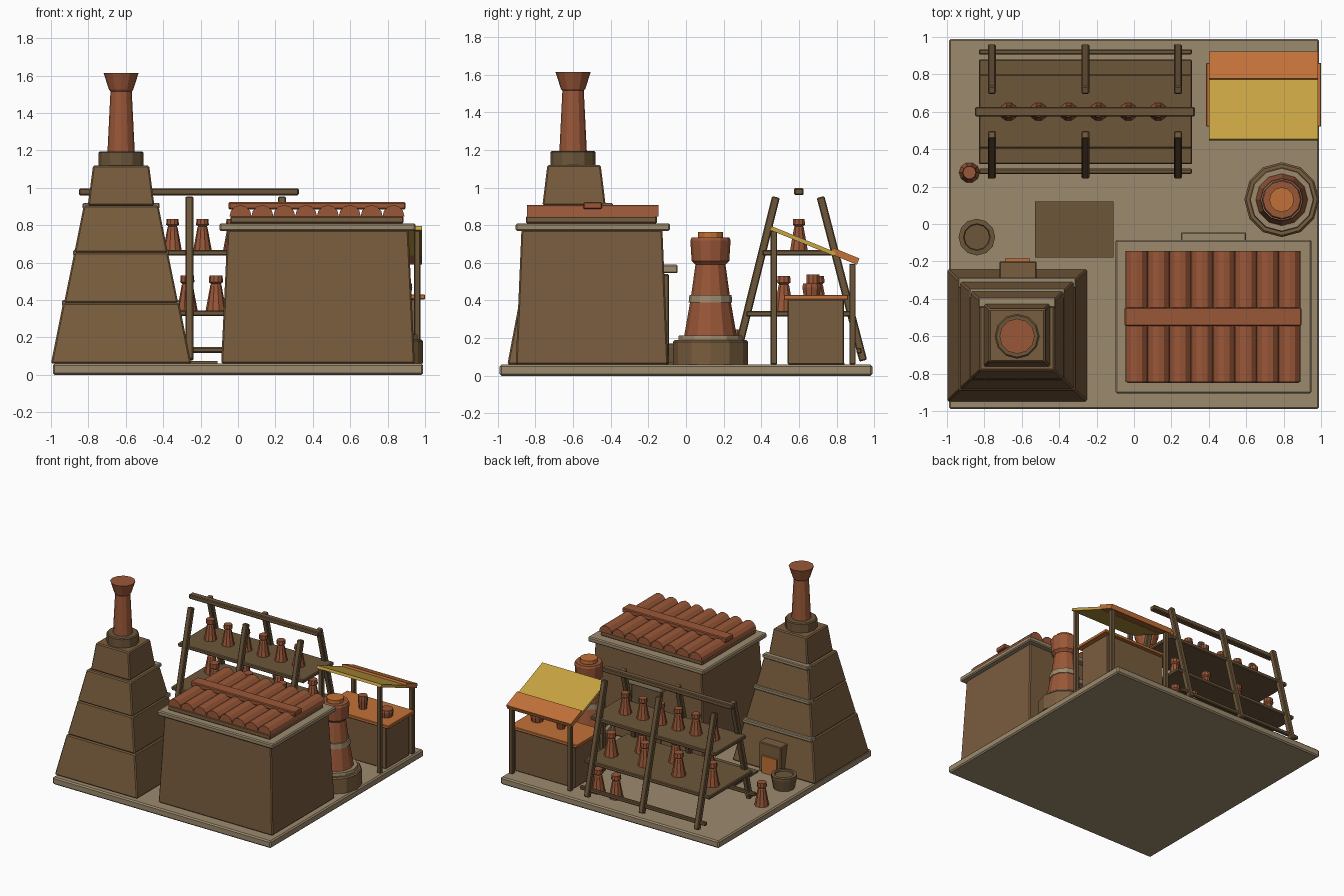
import bpy, bmesh, math
from mathutils import Vector

if "Cube" in bpy.data.objects:
    bpy.data.objects.remove(bpy.data.objects["Cube"])


def mat(name, r, g, b):
    m = bpy.data.materials.new(name)
    lin = [((c / 255 + 0.055) / 1.055) ** 2.4 for c in (r, g, b)]
    m.diffuse_color = (*lin, 1)
    m.use_nodes = True
    m.node_tree.nodes["Principled BSDF"].inputs["Base Color"].default_value = m.diffuse_color
    return m


TAN = mat("sand_plaster", 156, 138, 109)
ADOBE = mat("brown_adobe", 121, 93, 62)
WOOD = mat("brown_wood", 108, 86, 58)
CLAY = mat("terracotta", 154, 87, 56)
ORANGE = mat("orange_cloth", 194, 113, 56)
YELLOW = mat("yellow_cloth", 200, 163, 66)


def finish(name, bm, material, bevel=0):
    bmesh.ops.recalc_face_normals(bm, faces=bm.faces)
    me = bpy.data.meshes.new(name)
    bm.to_mesh(me)
    bm.free()
    me.materials.append(material)
    ob = bpy.data.objects.new(name, me)
    bpy.context.collection.objects.link(ob)
    if bevel:
        mod = ob.modifiers.new("bevel", "BEVEL")
        mod.width, mod.segments = bevel, 1
    return ob


def box(name, x0, x1, y0, y1, z0, z1, material, bevel=0.006, tx=1, ty=1):
    """Box from its limits; tx, ty scale the top for sloping walls."""
    bm = bmesh.new()
    bmesh.ops.create_cube(bm, size=1)
    for v in bm.verts:
        top = v.co.z > 0
        v.co = ((x0 + x1) / 2 + v.co.x * (x1 - x0) * (tx if top else 1),
                (y0 + y1) / 2 + v.co.y * (y1 - y0) * (ty if top else 1),
                z1 if top else z0)
    return finish(name, bm, material, bevel)


def lathe(name, x, y, z, profile, material, sides=12, s=1):
    bm = bmesh.new()
    rings = []
    for r, h in profile:
        rings.append([bm.verts.new((x + s * r * math.cos(2 * math.pi * i / sides),
                                    y + s * r * math.sin(2 * math.pi * i / sides), z + s * h))
                      for i in range(sides)])
    for a, b in zip(rings, rings[1:]):
        for i in range(sides):
            j = (i + 1) % sides
            bm.faces.new((a[i], a[j], b[j], b[i]))
    bm.faces.new(rings[0])
    bm.faces.new(rings[-1])
    return finish(name, bm, material)


def beam(name, p, q, width, depth, material, bevel=0.006):
    """Square bar from p to q; width is measured along x."""
    p, q = Vector(p), Vector(q)
    d = (q - p).normalized()
    n = d.cross(Vector((1, 0, 0)))
    bm = bmesh.new()
    bmesh.ops.create_cube(bm, size=1)
    for v in bm.verts:
        c = v.co.copy()
        v.co = (p if c.z < 0 else q) + Vector((c.x * width, 0, 0)) + n * c.y * depth
    return finish(name, bm, material, bevel)


# Ground
box("base_plate", -0.99, 0.99, -0.99, 0.99, 0, 0.06, TAN, 0.01)
box("floor_mat", -0.53, -0.11, -0.18, 0.12, 0.055, 0.073, WOOD, 0)

# Stepped kiln with back ledges
KX, KY = -0.625, -0.595
tiers = [(0.375, 0.31, 0.06, 0.385), (0.305, 0.25, 0.385, 0.655),
         (0.25, 0.2, 0.655, 0.905), (0.178, 0.15, 0.905, 1.12)]
for i, (a, b, z0, z1) in enumerate(tiers):
    box(f"kiln_tier_{i + 1}", KX - a, KX + a, KY - a * 0.945, KY + a * 0.945, z0, z1,
        ADOBE, 0.008, b / a, b / a)
    if i < 3:
        back = KY + b * 0.945
        box(f"kiln_ledge_{i + 1}", KX - b - 0.006, KX + b + 0.006, back - 0.04, back + 0.017,
            z1 - 0.018, z1 + 0.014, TAN)
lathe("kiln_collar", KX, -0.6, 1.115, [(0.12, 0), (0.12, 0.073), (0.112, 0.08)], WOOD)
lathe("kiln_chimney", KX, -0.6, 1.19, [(0.073, 0), (0.057, 0.325), (0.065, 0.335), (0.094, 0.425)], CLAY)
box("kiln_firebox", -0.72, -0.52, -0.3, -0.2, 0.06, 0.3, ADOBE)
box("kiln_fire_door", -0.69, -0.555, -0.21, -0.185, 0.06, 0.2, ORANGE, 0)

# Workshop
box("workshop_walls", -0.09, 0.945, -0.905, -0.095, 0.06, 0.775, ADOBE, 0.008, 0.935, 0.925)
box("workshop_cornice", -0.1, 0.95, -0.905, -0.085, 0.77, 0.81, TAN, 0.008)
box("workshop_roof_bed", -0.04, 0.885, -0.85, -0.155, 0.81, 0.848, ADOBE)
for i in range(8):
    bm = bmesh.new()
    x = 0.0135 + i * 0.1168
    ring = [(x + 0.059 * math.cos(math.pi * k / 6), 0.846 + 0.062 * math.sin(math.pi * k / 6))
            for k in range(7)]
    face = bm.faces.new([bm.verts.new((u, -0.845, w)) for u, w in ring])
    out = bmesh.ops.extrude_face_region(bm, geom=[face])["geom"]
    bmesh.ops.translate(bm, vec=(0, 0.7, 0), verts=[v for v in out if isinstance(v, bmesh.types.BMVert)])
    finish(f"roof_tile_{i + 1}", bm, CLAY)
box("roof_ridge", -0.05, 0.895, -0.545, -0.447, 0.885, 0.923, CLAY)
box("workshop_door", 0.29, 0.56, -0.15, -0.09, 0.06, 0.54, WOOD)
box("workshop_door_lintel", 0.25, 0.6, -0.125, -0.045, 0.545, 0.59, TAN)

# Bottle oven
OX, OY = 0.79, 0.13
lathe("oven_base", OX, OY, 0.06, [(0.2, 0), (0.2, 0.12), (0.19, 0.13)], ADOBE)
lathe("oven_base_ring", OX, OY, 0.185, [(0.172, 0), (0.168, 0.03)], TAN)
lathe("oven_body", OX, OY, 0.21, [(0.14, 0), (0.105, 0.2), (0.08, 0.38), (0.1, 0.4),
                                  (0.107, 0.51), (0.1, 0.525)], CLAY)
lathe("oven_band", OX, OY, 0.388, [(0.116, 0), (0.112, 0.042)], TAN)
lathe("oven_cap", OX, OY, 0.73, [(0.066, 0), (0.066, 0.035)], ORANGE)

# Water basin
lathe("basin", -0.84, -0.07, 0.06, [(0.08, 0), (0.098, 0.09), (0.098, 0.11), (0.072, 0.112),
                                    (0.068, 0.1)], WOOD)

# Drying rack
for i, x in enumerate((-0.76, -0.26, 0.235)):
    beam(f"rack_front_leg_{i + 1}", (x, 0.262, 0.08), (x, 0.478, 0.95), 0.042, 0.042, WOOD)
    beam(f"rack_back_leg_{i + 1}", (x, 0.942, 0.08), (x, 0.715, 0.95), 0.042, 0.042, WOOD)
box("rack_lower_shelf", -0.83, 0.31, 0.32, 0.88, 0.315, 0.345, WOOD)
box("rack_upper_shelf", -0.83, 0.31, 0.405, 0.8, 0.638, 0.668, WOOD)
box("rack_ridge", -0.85, 0.325, 0.575, 0.625, 0.96, 0.997, WOOD)
for side, y in (("front", 0.282), ("back", 0.92)):
    box(f"rack_{side}_rail", -0.83, 0.31, y - 0.014, y + 0.014, 0.118, 0.148, WOOD)

# Jars on the rack and ground
JAR = [(0.055, 0), (0.03, 0.135), (0.026, 0.142), (0.038, 0.152), (0.035, 0.187)]
for i in range(6):
    lathe(f"upper_jar_{i + 1}", -0.67 + 0.16 * i, 0.6, 0.666, JAR, CLAY, 10, 0.9)
for i in range(7):
    lathe(f"lower_jar_{i + 1}", -0.73 + 0.153 * i, 0.52 if i % 2 else 0.7, 0.344, JAR, CLAY, 10)
for i, (x, y) in enumerate(((0.08, 0.79), (0.25, 0.78), (-0.88, 0.275))):
    lathe(f"ground_jar_{i + 1}", x, y, 0.06, JAR, CLAY, 10)

# Market stall
box("stall_counter", 0.42, 0.965, 0.54, 0.84, 0.06, 0.405, ADOBE)
box("stall_counter_top", 0.385, 1.0, 0.52, 0.862, 0.404, 0.43, ORANGE, 0.004)
for i, x in enumerate((0.43, 0.958)):
    box(f"stall_front_post_{i + 1}", x - 0.017, x + 0.017, 0.45, 0.484, 0.06, 0.77, WOOD, 0.004)
    box(f"stall_back_post_{i + 1}", x - 0.017, x + 0.017, 0.868, 0.902, 0.06, 0.595, WOOD, 0.004)
beam("stall_awning", (0.6925, 0.45, 0.785), (0.6925, 0.79, 0.647), 0.585, 0.022, YELLOW, 0)
beam("stall_awning_hem", (0.6925, 0.772, 0.665), (0.6925, 0.915, 0.607), 0.585, 0.036, ORANGE, 0)
lathe("counter_bowl", 0.88, 0.668, 0.428, [(0.045, 0), (0.052, 0.04), (0.048, 0.062)], CLAY, 10)
lathe("counter_cup", 0.66, 0.675, 0.428, [(0.03, 0), (0.037, 0.07), (0.035, 0.11)], CLAY, 10)
